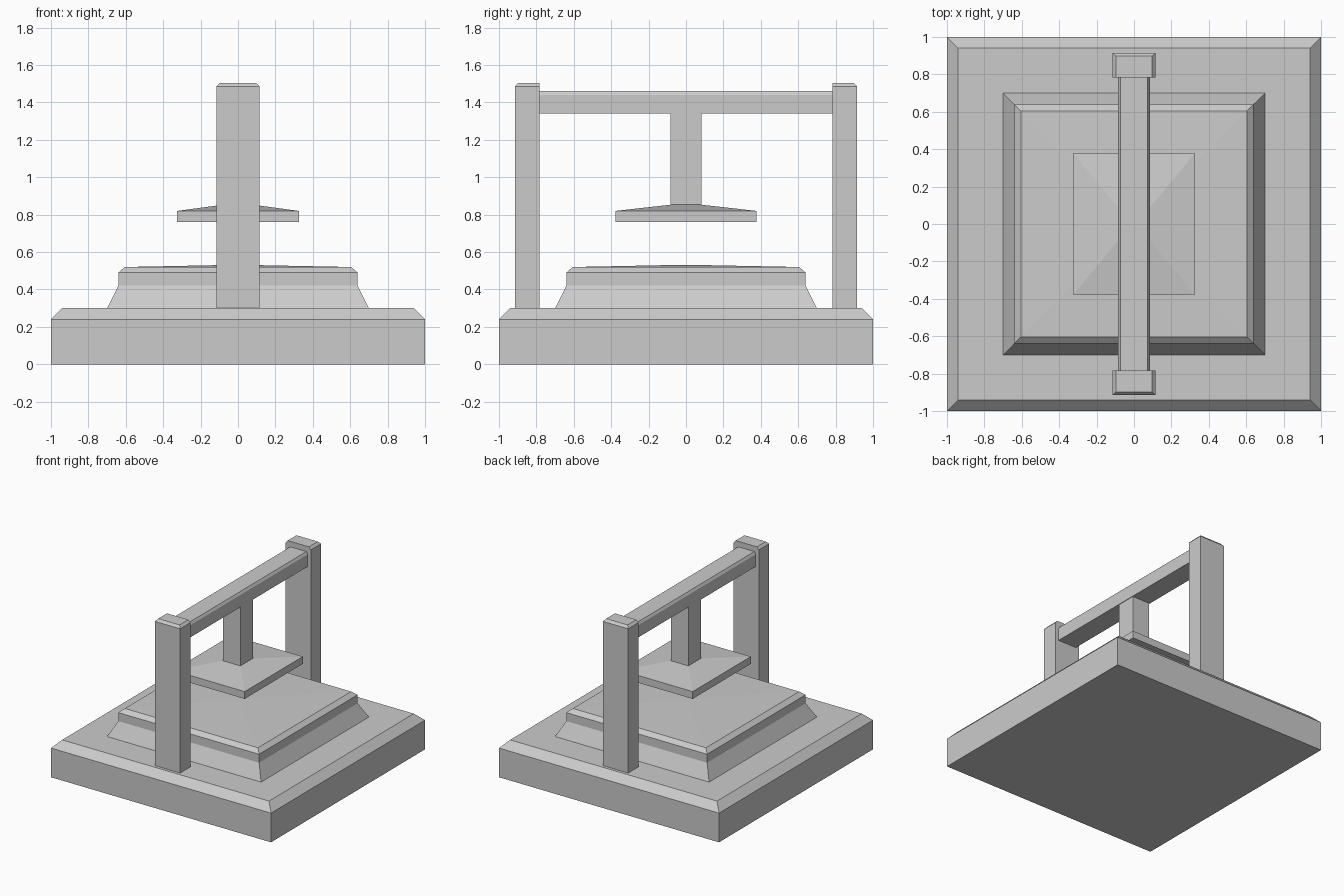
import bpy, bmesh

if "Cube" in bpy.data.objects:
    bpy.data.objects.remove(bpy.data.objects["Cube"])


def stack(name, rings, cy=0.0):
    """Solid lofted through rectangles given as (half_x, y_min, y_max, z)."""
    bm = bmesh.new()
    loops = []
    for hx, y0, y1, z in rings:
        loops.append([bm.verts.new(p) for p in
                      ((-hx, y0, z), (hx, y0, z), (hx, y1, z), (-hx, y1, z))])
    for a, b in zip(loops, loops[1:]):
        for i in range(4):
            j = (i + 1) % 4
            bm.faces.new((a[i], a[j], b[j], b[i]))
    bm.faces.new(loops[0][::-1])
    bm.faces.new(loops[-1])
    bmesh.ops.recalc_face_normals(bm, faces=bm.faces)
    mesh = bpy.data.meshes.new(name)
    bm.to_mesh(mesh)
    bm.free()
    ob = bpy.data.objects.new(name, mesh)
    bpy.context.collection.objects.link(ob)
    return ob


def centred(name, rings):
    """Stack of centred rectangles given as (half_x, half_y, z)."""
    return stack(name, [(x, -y, y, z) for x, y, z in rings])


# Chamfered base slab
centred("base_slab", [(1, 1, 0), (1, 1, 0.24), (0.94, 0.94, 0.30)])

# Stepped press bed with a very shallow pyramid top
centred("press_bed", [(0.70, 0.70, 0.30), (0.64, 0.64, 0.42), (0.64, 0.64, 0.49),
                      (0.605, 0.605, 0.52), (0.01, 0.01, 0.532)])

# Two posts, chamfered on the top except towards the beam
for side, label in ((-1, "front"), (1, "back")):
    rings = []
    for hx, outer, z in ((0.115, 0.915, 0.30), (0.115, 0.915, 1.485), (0.097, 0.897, 1.505)):
        y0, y1 = sorted((side * 0.783, side * outer))
        rings.append((hx, y0, y1, z))
    stack(label + "_post", rings)

# Cross beam between the posts
centred("cross_beam", [(0.085, 0.783, 1.34), (0.085, 0.783, 1.44), (0.073, 0.783, 1.46)])

# Hanging rod and press plate
centred("press_rod", [(0.08, 0.083, 0.85), (0.08, 0.083, 1.34)])
centred("press_plate", [(0.325, 0.377, 0.76), (0.325, 0.377, 0.82), (0.08, 0.083, 0.853)])
